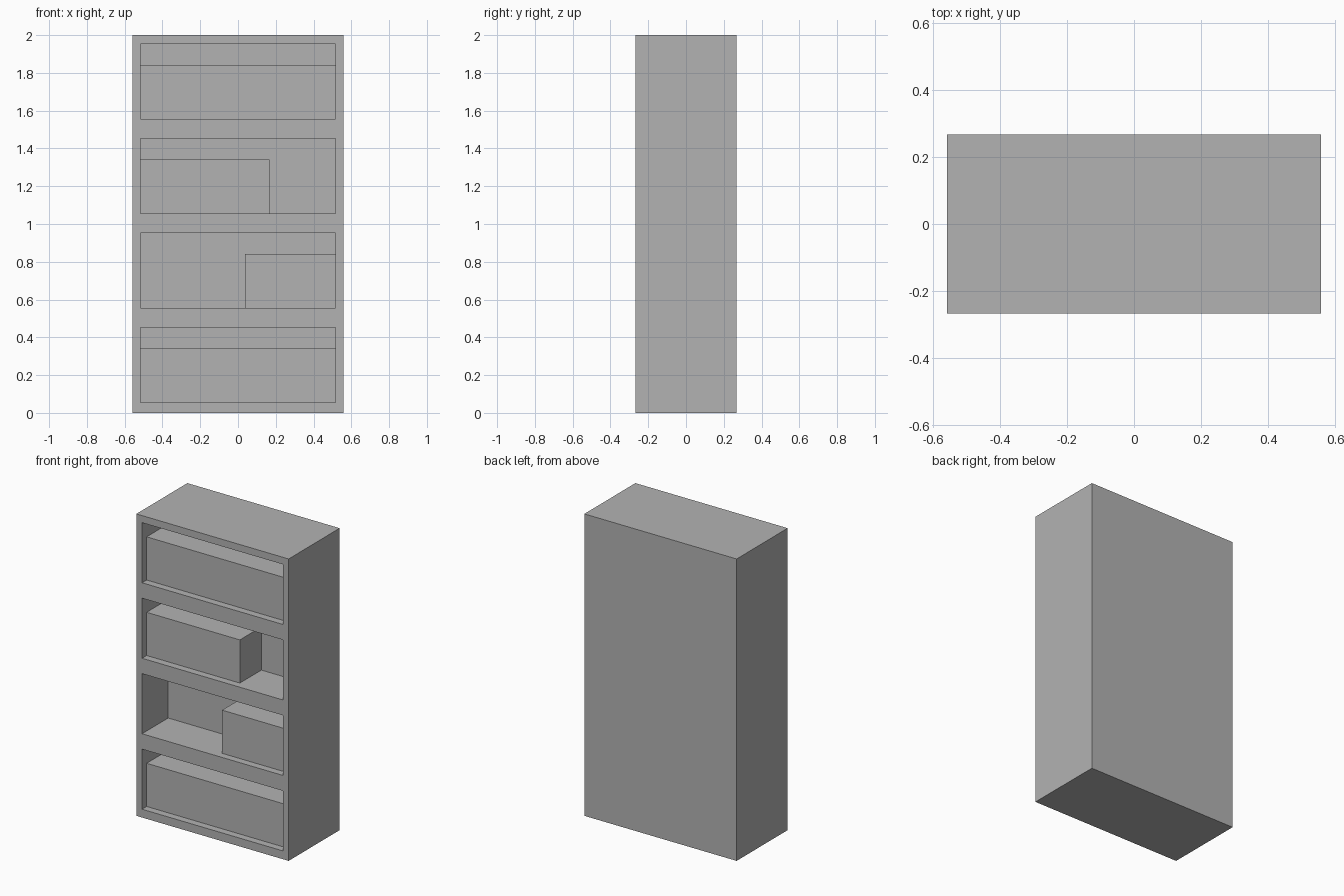
import bpy
import bmesh
from mathutils import Matrix, Vector

if "Cube" in bpy.data.objects:
    bpy.data.objects.remove(bpy.data.objects["Cube"])

grey = bpy.data.materials.new("plain grey")
grey.use_nodes = True
GREY = (0.45, 0.45, 0.45, 1)
grey.diffuse_color = GREY
grey.node_tree.nodes["Principled BSDF"].inputs["Base Color"].default_value = GREY


def make_blocks(name, spans):
    """One object holding a block for every (low corner, high corner) pair."""
    bm = bmesh.new()
    for low, high in spans:
        low, high = Vector(low), Vector(high)
        place = Matrix.Translation((low + high) / 2) @ Matrix.Diagonal((*(high - low), 1))
        bmesh.ops.create_cube(bm, size=1, matrix=place)
    mesh = bpy.data.meshes.new(name)
    bm.to_mesh(mesh)
    bm.free()
    mesh.materials.append(grey)
    obj = bpy.data.objects.new(name, mesh)
    bpy.context.collection.objects.link(obj)
    return obj


W, D, H = 0.558, 0.267, 2.0      # half width, half depth, height
INNER = 0.516                    # half width of the openings
BACK = 0.006                     # back wall of the openings
BOX_FRONT = -0.219
FLOORS = [0.055 + 0.5 * i for i in range(4)]
OPENING_H, BOX_H = 0.398, 0.286

# Cabinet body with four shelf openings cut from the front
cabinet = make_blocks("cabinet", [((-W, -D, 0), (W, D, H))])
cutter = make_blocks("opening_cutter", [
    ((-INNER, -D - 0.1, z), (INNER, BACK, z + OPENING_H)) for z in FLOORS])
cutter.hide_render = True
cut = cabinet.modifiers.new("openings", "BOOLEAN")
cut.operation = "DIFFERENCE"
cut.solver = "EXACT"
cut.object = cutter
bpy.context.view_layer.objects.active = cabinet
bpy.ops.object.modifier_apply(modifier=cut.name)
bpy.data.objects.remove(cutter)

# Boxes resting on each shelf, from the bottom up
boxes = [
    ("bottom_box", -INNER, INNER),
    ("lower_box", 0.037, INNER),
    ("upper_box", -INNER, 0.167),
    ("top_box", -INNER, INNER),
]
for (name, left, right), z in zip(boxes, FLOORS):
    make_blocks(name, [((left, BOX_FRONT, z), (right, BACK, z + BOX_H))])
